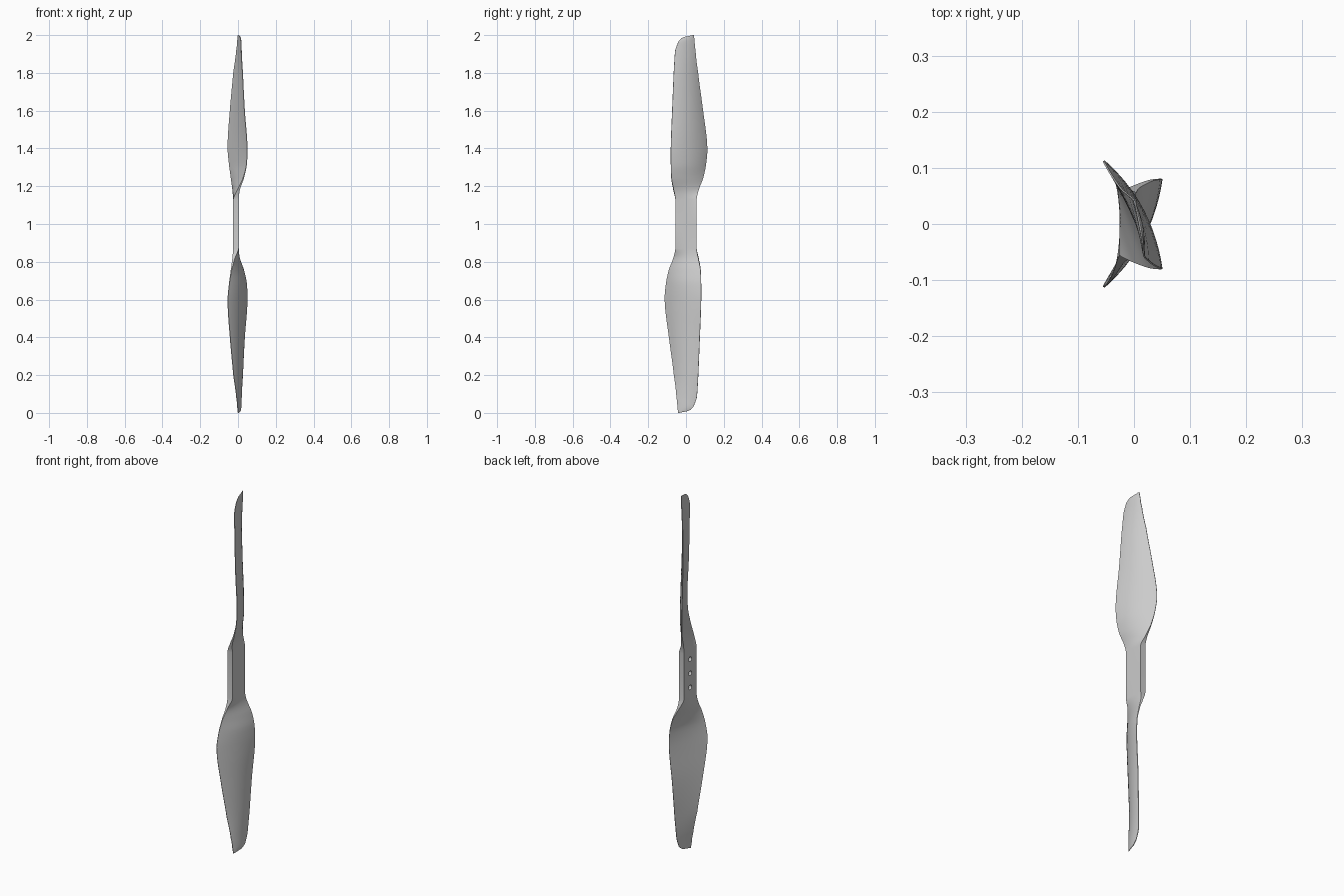
import bpy
import bmesh
import math
from mathutils import Vector, Matrix

default_cube = bpy.data.objects.get("Cube")
if default_cube:
    bpy.data.objects.remove(default_cube, do_unlink=True)

CHORD_STEPS = 16      # points across the blade
SPAN_STEPS = 5        # rings between two stations
MIDDLE = Vector((0, 0, 1))

# Blade stations from root to tip:
# height, trailing edge y, x, leading edge y, x, half thickness middle, edge, camber
STATIONS = [
    (1.13, .056, -.011, -.056, -.011, .015, .015, 0),
    (1.18, .066, -.023, -.066, .003, .013, .007, .002),
    (1.24, .089, -.035, -.077, .028, .011, .003, .006),
    (1.31, .105, -.046, -.08, .045, .01, .0015, .011),
    (1.41, .112, -.054, -.08, .049, .009, .0015, .012),
    (1.6, .09, -.042, -.073, .035, .008, .0015, .011),
    (1.8, .064, -.024, -.065, .025, .006, .0015, .008),
    (1.92, .05, -.008, -.057, .018, .005, .0015, .005),
    (1.97, .045, -.003, -.038, .016, .004, .0015, .004),
    (1.99, .043, -.001, -.012, .012, .003, .0015, .002),
    (2.0, .042, 0, .034, .003, .0015, .001, 0),
]


def smooth_value(a, b, c, d, t):
    """Catmull-Rom interpolation between b and c."""
    return b + t / 2 * (c - a + t * (2*a - 5*b + 4*c - d + t * (3*(b - c) + d - a)))


def refined_stations():
    last = len(STATIONS) - 1
    rows = [(1.0,) + STATIONS[0][1:]]
    for i in range(last):
        window = [STATIONS[min(max(k, 0), last)] for k in range(i - 1, i + 3)]
        for step in range(SPAN_STEPS):
            t = step / SPAN_STEPS
            row = [smooth_value(*values, t) for values in zip(*window)]
            row[0] = window[1][0] + (window[2][0] - window[1][0]) * t
            rows.append(row)
    rows.append(STATIONS[-1])
    return rows


def section(row):
    """Closed cambered outline whose edge thickness can square it off."""
    z, trail_y, trail_x, lead_y, lead_x, middle, edge, camber = row
    start, end = Vector((trail_x, trail_y, z)), Vector((lead_x, lead_y, z))
    chord = end - start
    normal = Vector((-chord.y, chord.x, 0)).normalized()
    back, front = [], []
    for i in range(CHORD_STEPS + 1):
        u = (1 - math.cos(math.pi * i / CHORD_STEPS)) / 2
        bulge = 1 - (2 * u - 1) ** 2
        half = edge + (middle - edge) * bulge
        centre = start + chord * u + normal * camber * bulge
        front.append(centre + normal * half)
        back.append(centre - normal * half)
    return front + back[::-1]


# One blade with its half of the hub
bm = bmesh.new()
rings = [[bm.verts.new(p) for p in section(row)] for row in refined_stations()]
for lower, upper in zip(rings, rings[1:]):
    for i in range(len(lower)):
        j = (i + 1) % len(lower)
        bm.faces.new((lower[i], lower[j], upper[j], upper[i]))
bm.faces.new(rings[-1])

# The opposite blade is the same half turned about the shaft axis
copy = bmesh.ops.duplicate(bm, geom=bm.verts[:] + bm.edges[:] + bm.faces[:])
copied = [g for g in copy["geom"] if isinstance(g, bmesh.types.BMVert)]
bmesh.ops.rotate(bm, cent=MIDDLE, matrix=Matrix.Rotation(math.pi, 3, "X"), verts=copied)
bmesh.ops.remove_doubles(bm, verts=bm.verts[:], dist=0.00005)
bmesh.ops.recalc_face_normals(bm, faces=bm.faces[:])
mesh = bpy.data.meshes.new("propeller")
bm.to_mesh(mesh)
bm.free()
propeller = bpy.data.objects.new("propeller", mesh)
bpy.context.collection.objects.link(propeller)

grey = bpy.data.materials.new("light grey")
grey.use_nodes = True
colour = (0.6, 0.6, 0.6, 1)
grey.diffuse_color = colour
for node in grey.node_tree.nodes:
    if node.type == "BSDF_PRINCIPLED":
        node.inputs["Base Color"].default_value = colour
mesh.materials.append(grey)

# Three blind mounting holes in the hub's rear face
cutter_bm = bmesh.new()
for offset in (-1, 0, 1):
    place = Matrix.Translation((-.026, 0, 1 + offset * .079))
    bmesh.ops.create_cone(cutter_bm, cap_ends=True, segments=24,
                          radius1=.013, radius2=.013, depth=.04,
                          matrix=place @ Matrix.Rotation(math.pi / 2, 4, "Y"))
cutter_mesh = bpy.data.meshes.new("hole_cutter")
cutter_bm.to_mesh(cutter_mesh)
cutter_bm.free()
cutter_mesh.materials.append(grey)
cutter = bpy.data.objects.new("hole_cutter", cutter_mesh)
cutter.hide_render = True
bpy.context.collection.objects.link(cutter)

bpy.ops.object.select_all(action="DESELECT")
propeller.select_set(True)
bpy.context.view_layer.objects.active = propeller
holes = propeller.modifiers.new("mounting holes", "BOOLEAN")
holes.operation = "DIFFERENCE"
holes.solver = "EXACT"
holes.object = cutter
bpy.ops.object.modifier_apply(modifier=holes.name)
bpy.data.objects.remove(cutter, do_unlink=True)
bpy.ops.object.shade_smooth_by_angle(angle=math.radians(35))
